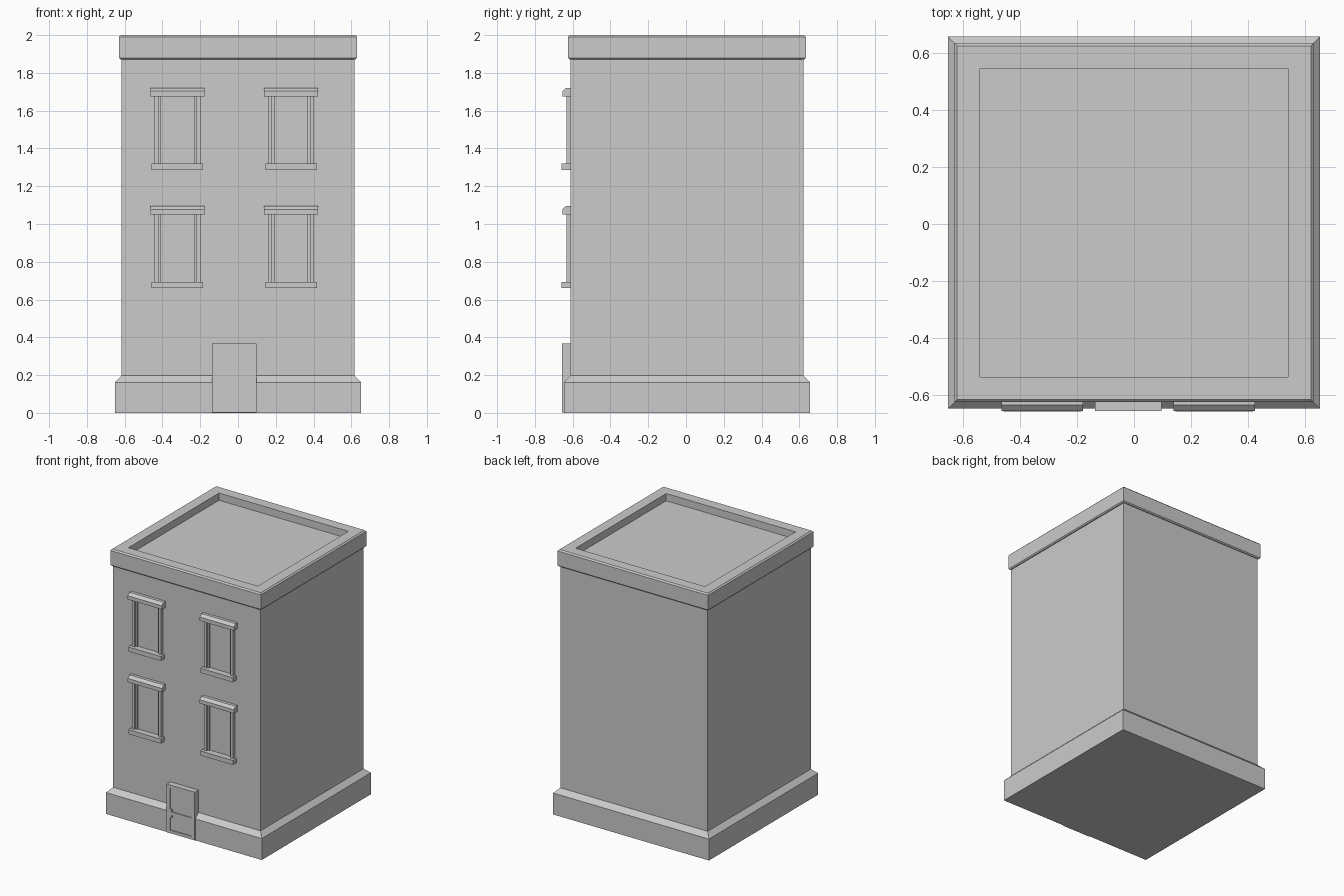
import bpy, bmesh

if "Cube" in bpy.data.objects:
    bpy.data.objects.remove(bpy.data.objects["Cube"])

CY = 0.005          # centre of the building in y
WALL = CY - 0.616   # front wall plane


def finish(name, bm):
    bmesh.ops.recalc_face_normals(bm, faces=bm.faces)
    me = bpy.data.meshes.new(name)
    bm.to_mesh(me)
    bm.free()
    ob = bpy.data.objects.new(name, me)
    bpy.context.collection.objects.link(ob)
    return ob


def square_loft(name, profile):
    """Stack square rings given as (half width, z) and cap both ends."""
    bm = bmesh.new()
    rings = [[bm.verts.new((sx * h, CY + sy * h, z))
              for sx, sy in ((-1, -1), (1, -1), (1, 1), (-1, 1))]
             for h, z in profile]
    for a, b in zip(rings, rings[1:]):
        for i in range(4):
            j = (i + 1) % 4
            bm.faces.new((a[i], a[j], b[j], b[i]))
    bm.faces.new(rings[0])
    bm.faces.new(rings[-1])
    return finish(name, bm)


def prism(name, x0, x1, profile):
    """Extrude a (y, z) outline from x0 to x1."""
    bm = bmesh.new()
    a = [bm.verts.new((x0, y, z)) for y, z in profile]
    b = [bm.verts.new((x1, y, z)) for y, z in profile]
    n = len(a)
    for i in range(n):
        j = (i + 1) % n
        bm.faces.new((a[i], a[j], b[j], b[i]))
    bm.faces.new(a)
    bm.faces.new(b)
    return finish(name, bm)


def box(name, x0, x1, y0, y1, z0, z1):
    return prism(name, x0, x1, ((y0, z0), (y1, z0), (y1, z1), (y0, z1)))


# Plinth with sloped top, walls, and bevelled parapet with sunken roof
square_loft("plinth", [(0.652, 0), (0.652, 0.162), (0.616, 0.197)])
square_loft("walls", [(0.616, 0.197), (0.616, 1.876)])
square_loft("parapet", [(0.616, 1.872), (0.622, 1.872), (0.63, 1.88), (0.63, 1.99),
                        (0.62, 2.0), (0.541, 2.0), (0.541, 1.945)])

# Four windows: sill, chamfered lintel, stepped jambs
BACK = WALL + 0.01
for cx in (-0.321, 0.281):
    for z in (0.66, 1.285):
        box("window_sill", cx - 0.136, cx + 0.136, -0.658, BACK, z, z + 0.034)
        t = z + 0.436
        prism("window_lintel", cx - 0.143, cx + 0.143,
              ((BACK, t - 0.046), (-0.655, t - 0.046), (-0.655, t - 0.018),
               (-0.634, t), (BACK, t)))
        for s in (-1, 1):
            for name, inner, outer, front in (("window_jamb", 0.1, 0.122, -0.633),
                                              ("window_inner_frame", 0.087, 0.1, -0.622)):
                x0, x1 = sorted((cx + s * inner, cx + s * outer))
                box(name, x0, x1, front, BACK, z + 0.034, t - 0.046)

# Door: slab with raised stiles, rails and lock block
D, F = -0.649, -0.656
box("door_slab", -0.137, 0.097, D, -0.572, 0.003, 0.367)
for x0, x1 in ((-0.137, -0.11), (0.07, 0.097)):
    box("door_stile", x0, x1, F, D, 0.003, 0.367)
for z0, z1 in ((0.003, 0.026), (0.142, 0.166), (0.345, 0.367)):
    box("door_rail", -0.11, 0.07, F, D, z0, z1)
box("door_lock_block", -0.11, -0.095, F, D, 0.122, 0.185)
